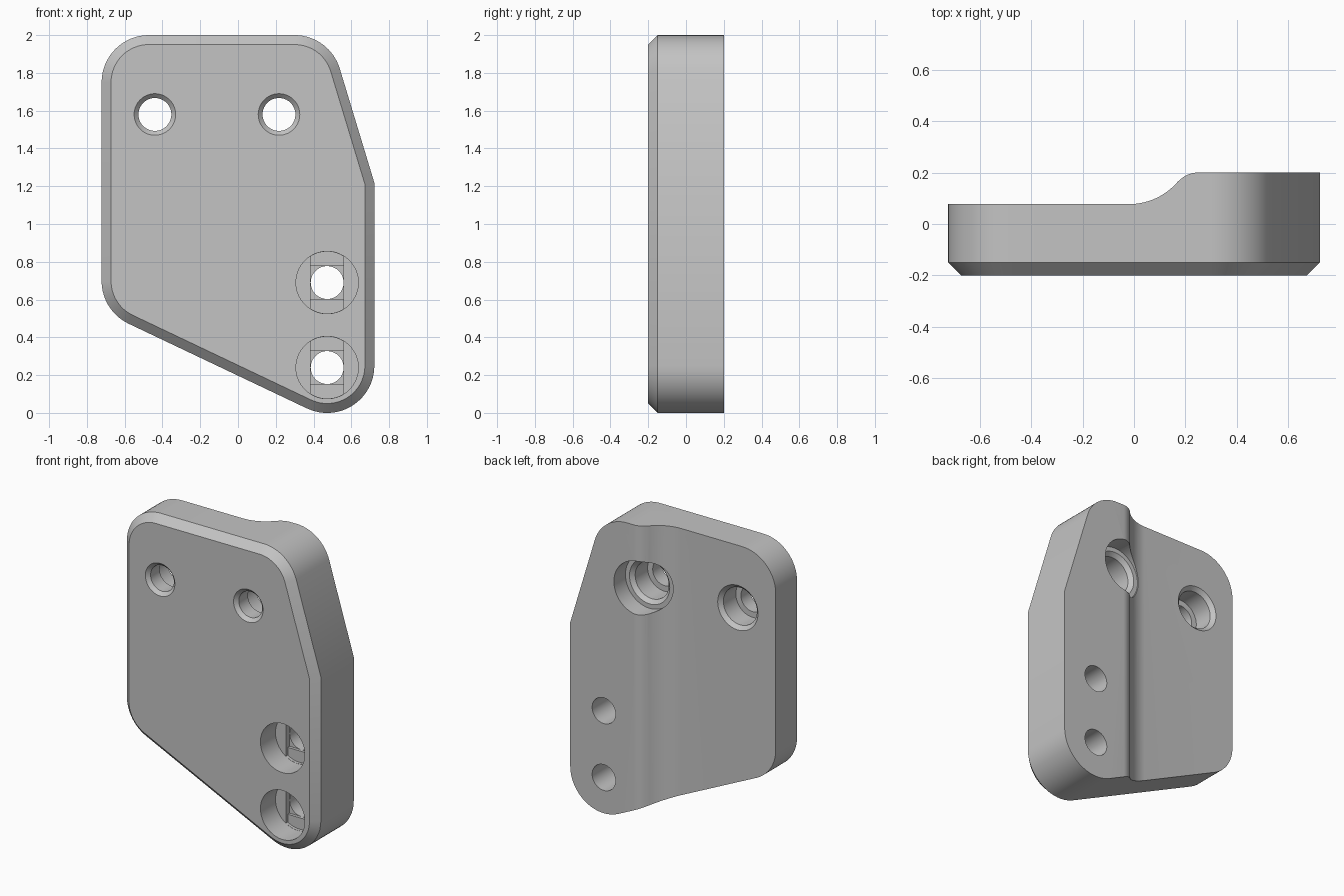
import bpy, bmesh, math
from mathutils import Vector

default = bpy.data.objects.get("Cube")
if default:
    bpy.data.objects.remove(default, do_unlink=True)

grey = bpy.data.materials.new("plain grey")
grey.use_nodes = True
color = (0.55, 0.55, 0.55, 1)
grey.diffuse_color = color
grey.node_tree.nodes["Principled BSDF"].inputs["Base Color"].default_value = color


def loft(name, rings):
    """Closed solid through rings of equal point count."""
    bm = bmesh.new()
    loops = [[bm.verts.new(p) for p in ring] for ring in rings]
    n = len(loops[0])
    for a, b in zip(loops, loops[1:]):
        for i in range(n):
            j = (i + 1) % n
            bm.faces.new((a[i], a[j], b[j], b[i]))
    bm.faces.new(loops[0])
    bm.faces.new(loops[-1])
    bmesh.ops.recalc_face_normals(bm, faces=bm.faces)
    mesh = bpy.data.meshes.new(name)
    bm.to_mesh(mesh)
    bm.free()
    mesh.materials.append(grey)
    obj = bpy.data.objects.new(name, mesh)
    bpy.context.collection.objects.link(obj)
    return obj


def at_depth(points, y):
    return [(p[0], y, p[1]) for p in points]


def inset(corners, d):
    """Move every edge of a clockwise outline inward by d."""
    result = []
    for i, p in enumerate(corners):
        u = (p - corners[i - 1]).normalized()
        v = (corners[(i + 1) % len(corners)] - p).normalized()
        nu, nv = Vector((u.y, -u.x)), Vector((v.y, -v.x))
        result.append(p + (nu + nv) * d / (1 + nu.dot(nv)))
    return result


def rounded(corners, radii, steps=16):
    points = []
    for i, (p, r) in enumerate(zip(corners, radii)):
        if r <= 0:
            points.append(p)
            continue
        u = (p - corners[i - 1]).normalized()
        v = (corners[(i + 1) % len(corners)] - p).normalized()
        turn = u.angle(v)
        start = p - u * r * math.tan(turn / 2)
        normal = Vector((u.y, -u.x))
        for k in range(steps + 1):
            a = turn * k / steps
            points.append(start + u * r * math.sin(a) + normal * r * (1 - math.cos(a)))
    return points


def lathe(name, x, z, profile, n=64):
    """Stepped round cutter: profile lists (radius, y)."""
    angles = [math.tau * k / n for k in range(n)]
    return loft(name, [[(x + r * math.cos(a), y, z + r * math.sin(a)) for a in angles]
                       for r, y in profile])


# Plate with a chamfered front edge
FRONT, BACK, LOW, BEVEL, R = -0.2, 0.2, 0.077, 0.05, 0.25
corners = [Vector(c) for c in ((-0.722, 2), (0.485, 2), (0.722, 1.218),
                               (0.722, -0.146), (-0.722, 0.54))]
radii = [R, R, 0, R, R]
outer = rounded(corners, radii)
inner = rounded(inset(corners, BEVEL), [r - BEVEL for r in radii])
plate = loft("mounting_plate", [at_depth(inner, FRONT),
                                at_depth(outer, FRONT + BEVEL), at_depth(outer, BACK)])

# Back relief: flat, then a concave and a convex arc up to the thick side
sweep, r1, r2, x0, x1 = math.radians(49.7), 0.25, 0.104, -0.02, 0.25
step = [(-1, LOW)]
step += [(x0 + r1 * math.sin(a), LOW + r1 * (1 - math.cos(a)))
         for a in (sweep * k / 14 for k in range(15))]
step += [(x1 - r2 * math.sin(a), BACK - r2 * (1 - math.cos(a)))
         for a in (sweep * k / 10 for k in range(9, 0, -1))]
step += [(x1, BACK + 0.0005), (x1, 0.4), (-1, 0.4)]
cutters = [loft("relief_cutter", [[(x, y, z) for x, y in step] for z in (-0.5, 2.5)])]

HOLE = 0.087
# Upper holes: front countersink, rear counterbore with a chamfered mouth
for x in (-0.44, 0.217):
    mouth = [(0.15, LOW), (0.15, 0.3)] if x < 0 else [(0.18, LOW), (0.18, 0.3)]
    profile = [(0.134, FRONT - 0.024), (0.11, FRONT), (HOLE, FRONT + 0.023),
               (HOLE, -0.08), (0.125, -0.08), (0.125, LOW - 0.025), (0.15, LOW)]
    cutters.append(lathe("upper_hole_cutter", x, 1.58, profile + mouth[x < 0:]))

# Lower holes: front counterbore, then a chord slot, a square and a round hole
FLOOR, STEP, BORE = -0.04, 0.02, 0.165
for z in (0.69, 0.24):
    cutters.append(lathe("lower_hole_cutter", 0.472, z,
                         [(BORE, -0.3), (BORE, FLOOR), (HOLE, FLOOR), (HOLE, 0.3)]))
    r = BORE - 0.001
    half = math.asin(HOLE / r)
    arc = [(r * math.sin(a), r * math.cos(a))
           for a in (half * (k / 6 - 1) for k in range(13))]
    slot = arc + [(-px, -pz) for px, pz in arc]
    square = [(-HOLE, -HOLE), (-HOLE, HOLE), (HOLE, HOLE), (HOLE, -HOLE)]
    for name, shape, end in (("slot_cutter", slot, FLOOR + STEP),
                             ("square_cutter", square, FLOOR + 2 * STEP)):
        ring = [(0.472 + px, z + pz) for px, pz in shape]
        cutters.append(loft(name, [at_depth(ring, FLOOR - STEP), at_depth(ring, end)]))

# Apply the cuts, then drop the cutters
bpy.ops.object.select_all(action="DESELECT")
plate.select_set(True)
bpy.context.view_layer.objects.active = plate
for cutter in cutters:
    cutter.hide_render = True
    cut = plate.modifiers.new("cut", "BOOLEAN")
    cut.operation, cut.solver, cut.object = "DIFFERENCE", "EXACT", cutter
    bpy.ops.object.modifier_apply(modifier=cut.name)
    bpy.data.objects.remove(cutter, do_unlink=True)
bpy.ops.object.shade_smooth_by_angle(angle=math.radians(25))
